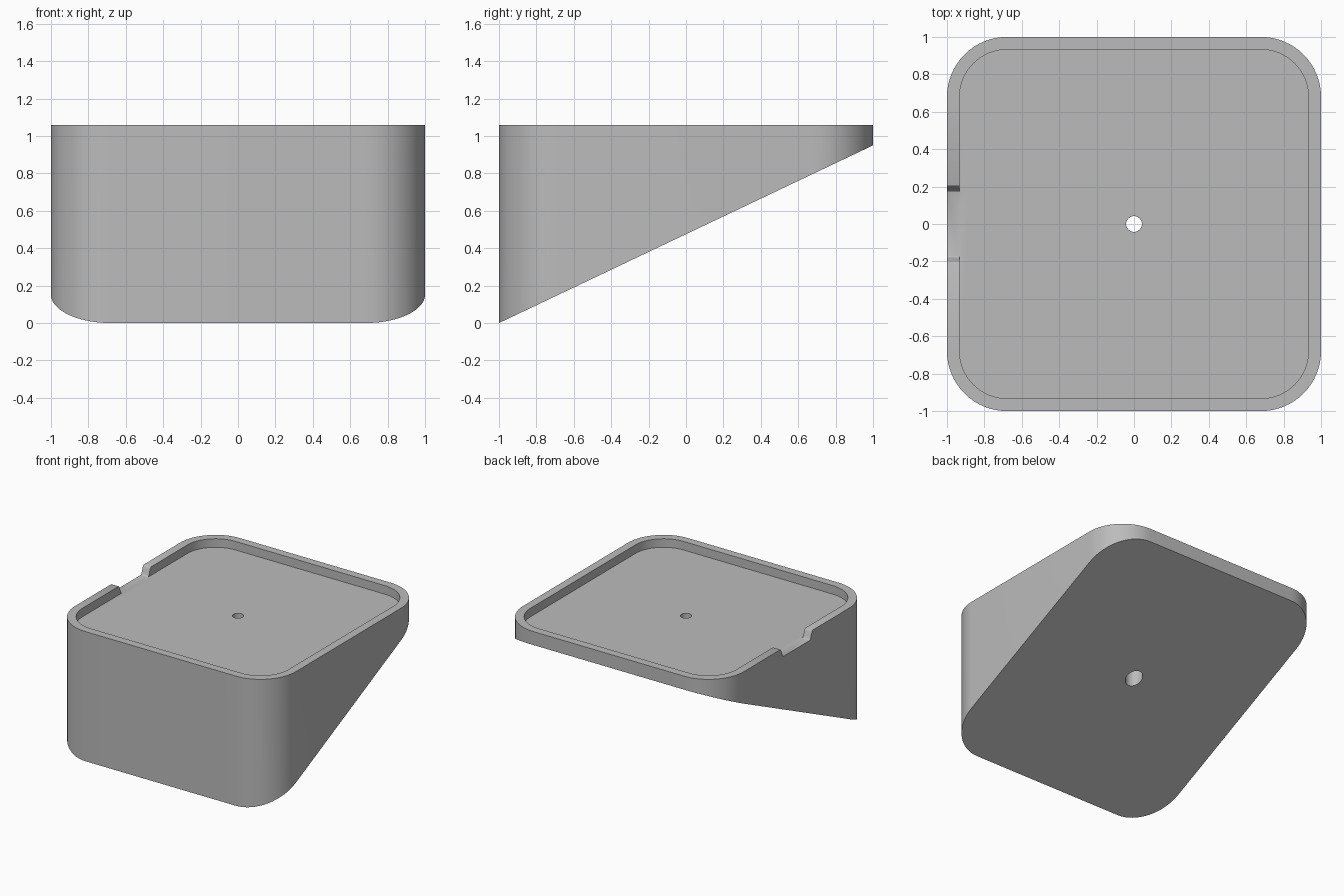
import bpy, math

if "Cube" in bpy.data.objects:
    bpy.data.objects.remove(bpy.data.objects["Cube"])

TOP, FLOOR = 1.06, 0.99
SLOPE = 0.475

grey = bpy.data.materials.new("plain_grey")
grey.diffuse_color = (0.5, 0.5, 0.5, 1)
grey.use_nodes = True
grey.node_tree.nodes["Principled BSDF"].inputs["Base Color"].default_value = grey.diffuse_color


def rounded_square(half, radius, steps=16):
    """Counter-clockwise outline of a square with round corners."""
    c, pts = half - radius, []
    for k, (sx, sy) in enumerate([(1, 1), (-1, 1), (-1, -1), (1, -1)]):
        for i in range(steps + 1):
            a = math.pi / 2 * (k + i / steps)
            pts.append((sx * c + radius * math.cos(a), sy * c + radius * math.sin(a)))
    return pts


def prism(name, lower, upper):
    """Closed solid between two matching rings of points."""
    n = len(lower)
    faces = [tuple(reversed(range(n))), tuple(range(n, 2 * n))]
    faces += [(i, (i + 1) % n, n + (i + 1) % n, n + i) for i in range(n)]
    mesh = bpy.data.meshes.new(name)
    mesh.from_pydata(lower + upper, [], faces)
    mesh.materials.append(grey)
    ob = bpy.data.objects.new(name, mesh)
    bpy.context.collection.objects.link(ob)
    return ob


def upright(name, outline, z0, z1):
    return prism(name, [(x, y, z0) for x, y in outline], [(x, y, z1) for x, y in outline])


def circle(r, n=40):
    return [(r * math.cos(math.tau * i / n), r * math.sin(math.tau * i / n)) for i in range(n)]


# Wedge body: rounded square with a sloping underside
outline = rounded_square(1, 0.32)
body = prism("wedge_body", [(x, y, SLOPE * (y + 1)) for x, y in outline],
             [(x, y, TOP) for x, y in outline])

# Notch profile: S-shaped ends in the left rim
side = []
for i in range(11):
    t = i / 10
    side.append((0.17 + 0.04 * t, FLOOR + (TOP - FLOOR) * (1 - math.cos(math.pi * t)) / 2))
notch = side + [(0.21, 1.2), (-0.21, 1.2)] + [(-y, z) for y, z in reversed(side)]

cutters = [
    upright("tray_recess_cutter", rounded_square(0.933, 0.255), FLOOR, 1.2),
    prism("rim_notch_cutter", [(-1.1, y, z) for y, z in notch], [(-0.9, y, z) for y, z in notch]),
    upright("hole_cutter", circle(0.042), -0.1, 1.2),
    upright("counterbore_cutter", circle(0.065), -0.1, 0.88),
]

# Cut the tray, notch and screw hole out of the body
bpy.context.view_layer.objects.active = body
body.select_set(True)
for cutter in cutters:
    mod = body.modifiers.new(cutter.name, 'BOOLEAN')
    mod.operation, mod.solver, mod.object = 'DIFFERENCE', 'EXACT', cutter
    bpy.ops.object.modifier_apply(modifier=mod.name)
    bpy.data.objects.remove(cutter)

bpy.ops.object.shade_smooth_by_angle(angle=math.radians(30))
